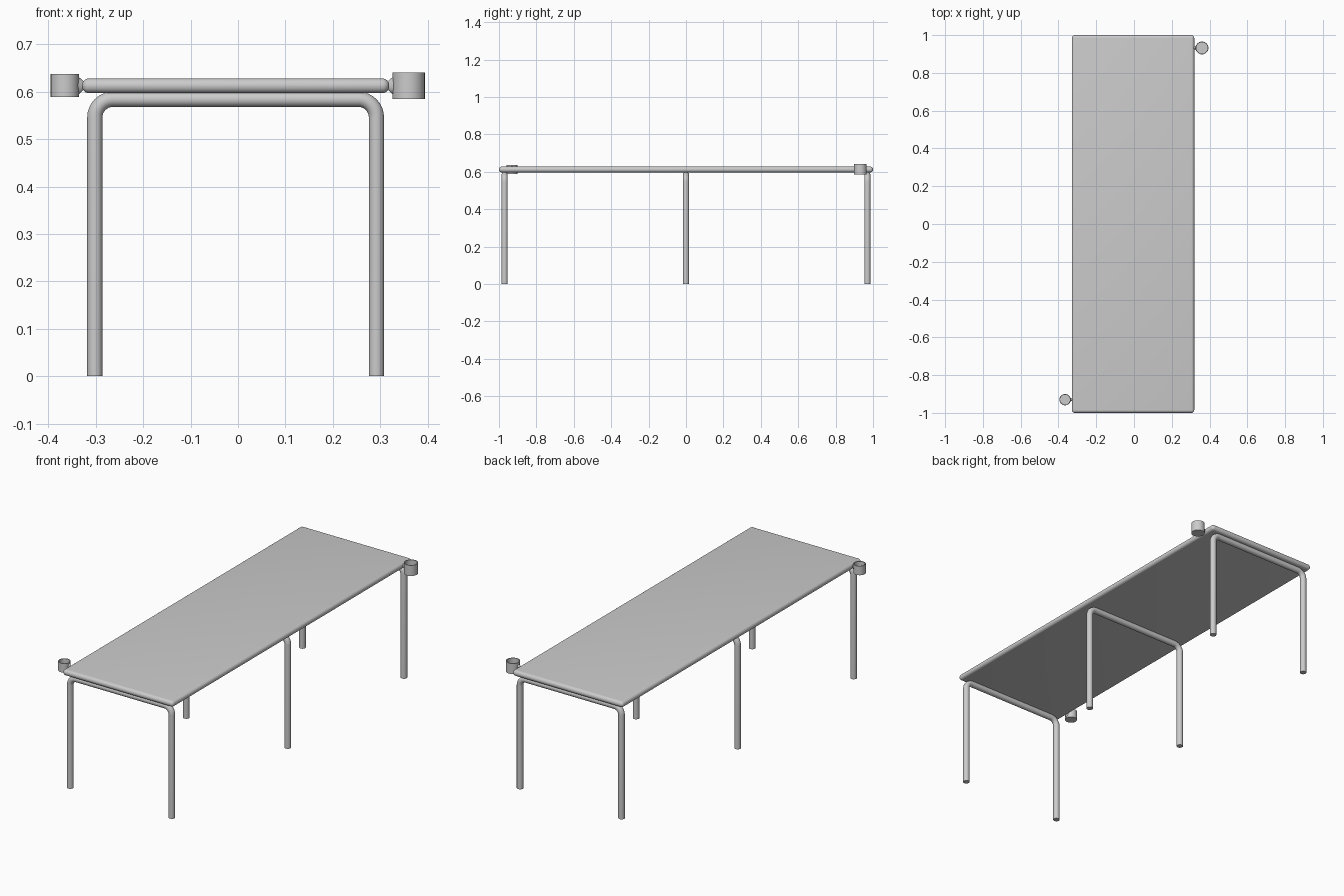
import bpy, bmesh, math
from mathutils import Matrix, Vector

if "Cube" in bpy.data.objects:
    bpy.data.objects.remove(bpy.data.objects["Cube"])

grey = bpy.data.materials.new("plain grey")
grey.diffuse_color = (0.6, 0.6, 0.6, 1)
grey.use_nodes = True
grey.node_tree.nodes["Principled BSDF"].inputs["Base Color"].default_value = grey.diffuse_color

CX = -0.005          # table centre in x (the two cups differ slightly in size)


def finish(name, bm):
    """Turn a bmesh into a smooth-shaded grey object."""
    bmesh.ops.recalc_face_normals(bm, faces=bm.faces)
    me = bpy.data.meshes.new(name)
    bm.to_mesh(me)
    bm.free()
    me.materials.append(grey)
    ob = bpy.data.objects.new(name, me)
    bpy.context.collection.objects.link(ob)
    bpy.ops.object.select_all(action='DESELECT')
    ob.select_set(True)
    bpy.context.view_layer.objects.active = ob
    bpy.ops.object.shade_smooth_by_angle(angle=math.radians(40))
    return ob


def tabletop():
    bm = bmesh.new()
    size = Matrix.Diagonal((0.648, 2.0, 0.031, 1))
    bmesh.ops.create_cube(bm, size=1, matrix=Matrix.Translation((CX, 0, 0.6125)) @ size)
    bmesh.ops.bevel(bm, geom=bm.edges[:], offset=0.015, segments=6,
                    profile=0.5, affect='EDGES')
    finish("tabletop", bm)


def leg_frame(name, y, half=0.297, top=0.584, tube=0.016, bend=0.038, sides=24):
    """One bent tube: up, across under the top, and down again."""
    left = [(-half, 0.0, Vector((0, 0, 1)))]
    for i in range(9):
        a = math.radians(90 * i / 8)
        left.append((-half + bend * (1 - math.cos(a)), top - bend * (1 - math.sin(a)),
                     Vector((math.sin(a), 0, math.cos(a)))))
    right = [(-x, z, Vector((t.x, 0, -t.z))) for x, z, t in reversed(left)]
    bm = bmesh.new()
    rings = []
    for x, z, t in left + right:
        side = Vector((0, 1, 0))
        out = side.cross(t)
        rings.append([bm.verts.new(Vector((CX + x, y, z)) + tube * (
            side * math.cos(2 * math.pi * k / sides) + out * math.sin(2 * math.pi * k / sides)))
            for k in range(sides)])
    for a, b in zip(rings, rings[1:]):
        for k in range(sides):
            n = (k + 1) % sides
            bm.faces.new((a[k], a[n], b[n], b[k]))
    bm.faces.new(rings[0])
    bm.faces.new(rings[-1])
    finish(name, bm)


def cup(name, x, y, r, z0, z1):
    """Open cup turned from a profile."""
    wall = 0.004
    profile = [(0, z0), (r, z0), (r, z1), (r - wall, z1), (r - wall, z0 + 0.005), (0, z0 + 0.005)]
    bm = bmesh.new()
    vs = [bm.verts.new((x + px, y, pz)) for px, pz in profile]
    es = [bm.edges.new(p) for p in zip(vs, vs[1:])]
    bmesh.ops.spin(bm, geom=vs + es, cent=(x, y, 0), axis=(0, 0, 1),
                   angle=2 * math.pi, steps=32)
    bmesh.ops.remove_doubles(bm, verts=bm.verts[:], dist=1e-5)
    finish(name, bm)


def cup_bracket(name, x, y, r, edge):
    """Short tapered stub joining a cup to the table edge."""
    d = math.copysign(1, edge - x)
    start, end = x + d * (r - 0.0035), edge + d * 0.003
    bm = bmesh.new()
    place = (Matrix.Translation(((start + end) / 2, y, 0.613))
             @ Matrix.Diagonal((1, 0.55, 1, 1)) @ Matrix.Rotation(d * math.pi / 2, 4, 'Y'))
    bmesh.ops.create_cone(bm, cap_ends=True, segments=20, radius1=0.021, radius2=0.009,
                          depth=abs(end - start), matrix=place)
    finish(name, bm)


tabletop()

# Three identical leg frames
for name, y in (("front_legs", -0.97), ("middle_legs", 0.0), ("back_legs", 0.97)):
    leg_frame(name, y)

# Cups at opposite corners
for side, x, y, r, z0, z1, edge in (("left", -0.365, -0.93, 0.030, 0.589, 0.637, -0.329),
                                    ("right", 0.360, 0.932, 0.034, 0.585, 0.641, 0.319)):
    cup(side + "_cup", x, y, r, z0, z1)
    cup_bracket(side + "_cup_bracket", x, y, r, edge)
